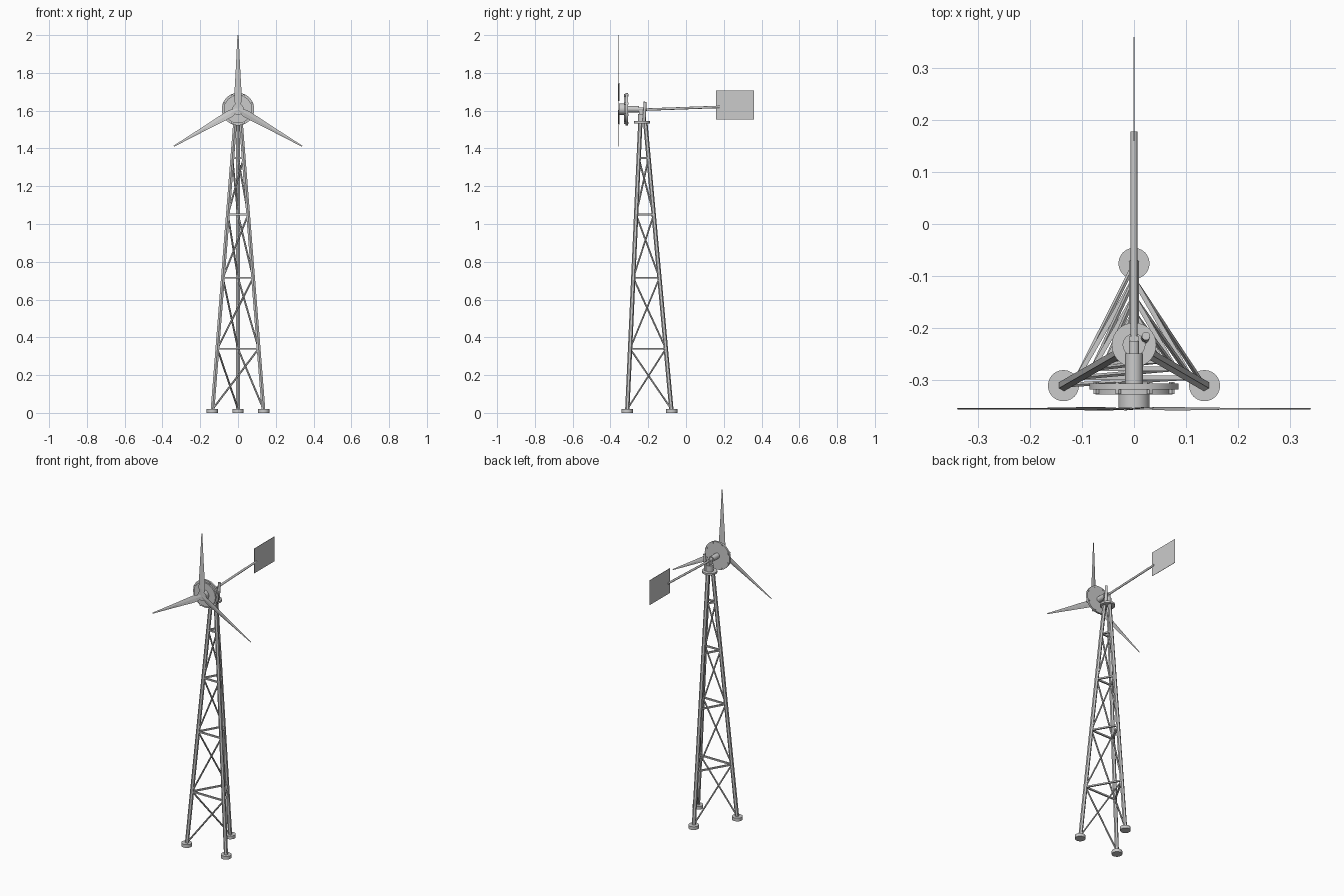
import bpy, bmesh, math
from mathutils import Vector, Matrix

if "Cube" in bpy.data.objects:
    bpy.data.objects.remove(bpy.data.objects["Cube"])

AXIS_Y = -0.233      # tower centre line
HUB_Z = 1.608        # rotor shaft height
LEVELS = [0.02, 0.34, 0.715, 1.05, 1.35]


def rod(name, a, b, r, sides=24, r2=None, roll=0.0):
    """Cylinder, cone or prism running from a to b."""
    a, b = Vector(a), Vector(b)
    d = b - a
    bm = bmesh.new()
    bmesh.ops.create_cone(bm, cap_ends=True, segments=sides, radius1=r,
                          radius2=r if r2 is None else r2, depth=d.length)
    rot = d.to_track_quat('Z', 'Y').to_matrix().to_4x4()
    bm.transform(Matrix.Translation((a + b) / 2) @ rot @ Matrix.Rotation(roll, 4, 'Z'))
    if sides > 8:
        for f in bm.faces:
            f.smooth = len(f.verts) == 4
        for e in bm.edges:
            e.smooth = not (len(e.link_faces) == 2 and e.calc_face_angle() > 0.6)
    return finish(name, bm)


def box(name, centre, size):
    bm = bmesh.new()
    bmesh.ops.create_cube(bm, size=1)
    bm.transform(Matrix.Translation(centre) @ Matrix.Diagonal((*size, 1)))
    return finish(name, bm)


def finish(name, bm):
    me = bpy.data.meshes.new(name)
    bm.to_mesh(me)
    bm.free()
    ob = bpy.data.objects.new(name, me)
    bpy.context.collection.objects.link(ob)
    return ob


def leg_point(i, z):
    """Point on leg i (0 left, 1 right, 2 back) at height z."""
    r = 0.157 - 0.0905 * z
    a = math.radians(210 + 120 * i)
    return Vector((r * math.cos(a), AXIS_Y + r * math.sin(a), z))


# Tower: three tapering legs on round feet
for i in range(3):
    foot = leg_point(i, 0)
    rod(f"foot_{i}", foot, foot + Vector((0, 0, 0.02)), 0.03)
    rod(f"leg_{i}", leg_point(i, 0.01), leg_point(i, 1.54), 0.0115, 6)
    # Horizontal struts and one rising diagonal per panel and face
    j = (i + 1) % 3
    for k, z in enumerate(LEVELS):
        if k:
            rod(f"strut_{i}_{k}", leg_point(i, z), leg_point(j, z), 0.0065, 4,
                roll=math.pi / 4)
            rod(f"brace_{i}_{k}", leg_point(i, LEVELS[k - 1]), leg_point(j, z), 0.005, 6)

# Tower head: plate, yaw bearing and side post
rod("top_plate", (0, AXIS_Y, 1.533), (0, AXIS_Y, 1.544), 0.043, 32)
rod("yaw_bearing", (0, AXIS_Y, 1.54), (0, AXIS_Y, 1.582), 0.022)
box("yoke", (0, AXIS_Y, 1.592), (0.018, 0.034, 0.04))
rod("side_post", (0.021, -0.222, 1.544), (0.023, -0.216, 1.647), 0.008, 16)

# Generator: shaft housing, two discs and rim bolts
rod("shaft_housing", (0, -0.31, HUB_Z), (0, -0.25, HUB_Z), 0.017)
rod("shaft_end", (0, -0.25, HUB_Z), (0, -0.225, HUB_Z), 0.01, 16)
rod("rear_disc", (0, -0.319, HUB_Z), (0, -0.307, HUB_Z), 0.086, 40)
rod("front_disc", (0, -0.329, HUB_Z), (0, -0.319, HUB_Z), 0.074, 40)
for k in range(8):
    a = math.radians(45 * k + 22.5)
    x, z = 0.079 * math.cos(a), HUB_Z + 0.079 * math.sin(a)
    rod(f"rim_bolt_{k}", (x, -0.328, z), (x, -0.304, z), 0.006, 6)
rod("rotor_hub", (0, -0.355, HUB_Z), (0, -0.328, HUB_Z), 0.03, 32)


# Rotor: three thin tapered blades with a little twist near the root
def blade(name, angle):
    bm = bmesh.new()
    rings = []
    for r, w, twist in [(0.0, 0.012, 0), (0.045, 0.04, 8), (0.09, 0.038, 10),
                        (0.2, 0.025, 7), (0.392, 0.006, 3)]:
        t = math.radians(twist)
        ring = []
        for sx, sy in [(-1, 0), (0, -1), (1, 0), (0, 1)]:
            u, v = sx * w / 2, sy * 0.0018
            ring.append(bm.verts.new((u * math.cos(t) - v * math.sin(t),
                                      u * math.sin(t) + v * math.cos(t), r)))
        rings.append(ring)
    for p, q in zip(rings, rings[1:]):
        for k in range(4):
            bm.faces.new((p[k], p[(k + 1) % 4], q[(k + 1) % 4], q[k]))
    bm.faces.new(rings[0][::-1])
    bm.faces.new(rings[-1])
    bm.transform(Matrix.Translation((0, -0.356, HUB_Z)) @ Matrix.Rotation(angle, 4, 'Y'))
    bmesh.ops.recalc_face_normals(bm, faces=bm.faces)
    finish(name, bm)


for k in range(3):
    blade(f"blade_{k}", math.radians(120 * k))

# Tail: boom and flat vane
rod("tail_boom", (0, -0.235, 1.605), (0, 0.178, 1.62), 0.0065, 12)
box("tail_vane", (0, 0.26, 1.631), (0.002, 0.2, 0.154))
